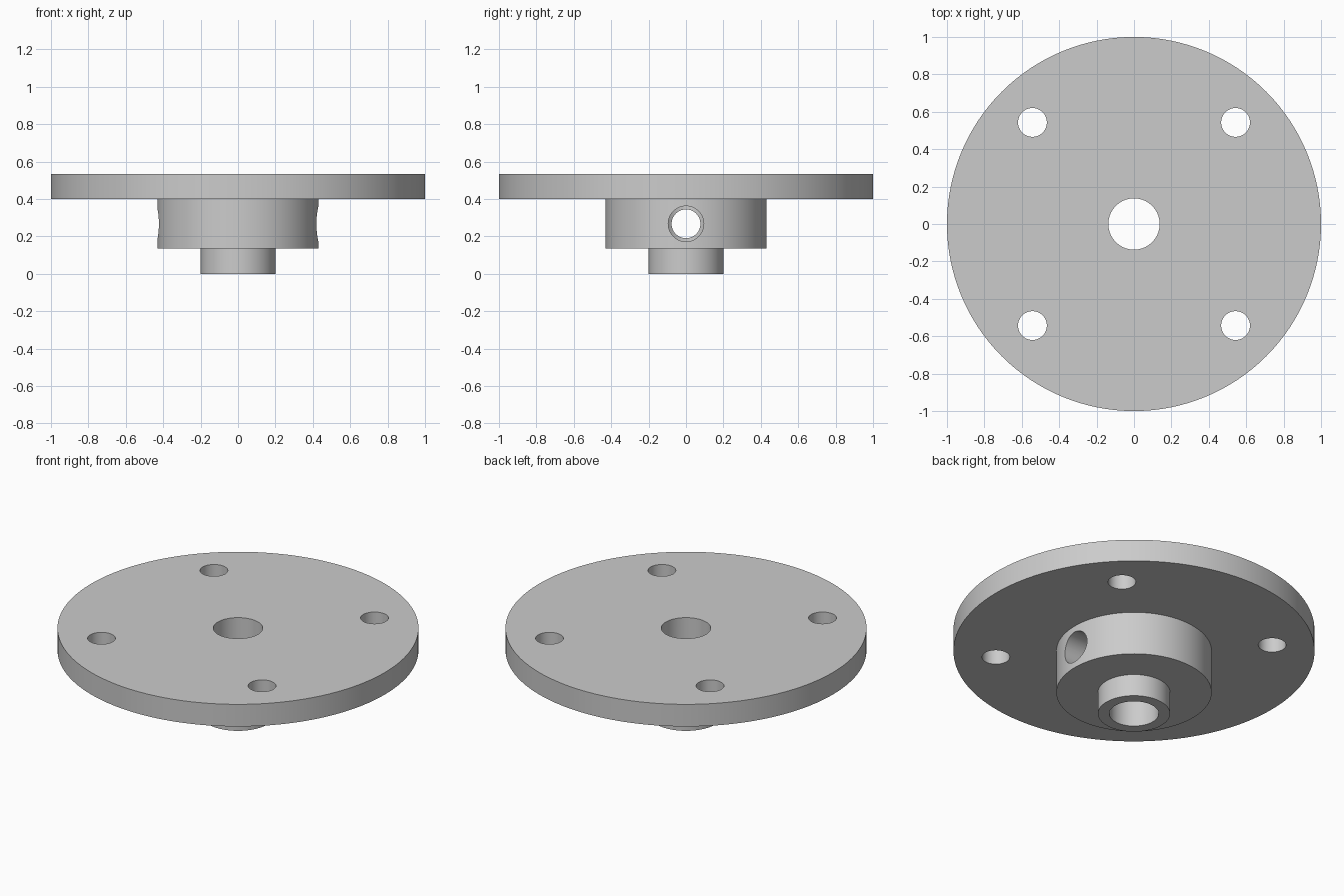
import bpy
import bmesh
import math
from mathutils import Matrix, Vector

cube = bpy.data.objects.get("Cube")
if cube:
    bpy.data.objects.remove(cube, do_unlink=True)

SEGMENTS = 128
PLATE_TOP, PLATE_BOTTOM, COLLAR_BOTTOM = 0.535, 0.40, 0.135
BORE, SPIGOT, COLLAR = 0.137, 0.20, 0.43
BOLT_OFFSET, BOLT_RADIUS = 0.543, 0.077
SIDE_HEIGHT = (PLATE_BOTTOM + COLLAR_BOTTOM) / 2


def add_object(name, bm):
    bmesh.ops.recalc_face_normals(bm, faces=bm.faces)
    mesh = bpy.data.meshes.new(name)
    bm.to_mesh(mesh)
    bm.free()
    obj = bpy.data.objects.new(name, mesh)
    bpy.context.collection.objects.link(obj)
    return obj


def lathe(name, profile):
    """Spin a closed (radius, height) profile around z."""
    bm = bmesh.new()
    verts = [bm.verts.new((r, 0, z)) for r, z in profile]
    edges = [bm.edges.new((v, verts[i - 1])) for i, v in enumerate(verts)]
    bmesh.ops.spin(bm, geom=verts + edges, cent=(0, 0, 0), axis=(0, 0, 1),
                   angle=math.tau, steps=SEGMENTS, use_duplicate=False)
    bmesh.ops.remove_doubles(bm, verts=bm.verts, dist=0.0001)
    return add_object(name, bm)


def drill(target, name, centre, radius, depth, along_x=False):
    """Cut a round hole with a temporary cylinder."""
    bm = bmesh.new()
    turn = Matrix.Rotation(math.pi / 2, 4, 'Y') if along_x else Matrix()
    bmesh.ops.create_cone(bm, cap_ends=True, segments=64, radius1=radius,
                          radius2=radius, depth=depth,
                          matrix=Matrix.Translation(Vector(centre)) @ turn)
    cutter = add_object(name, bm)
    cutter.hide_render = True
    mod = target.modifiers.new(name, 'BOOLEAN')
    mod.operation = 'DIFFERENCE'
    mod.solver = 'EXACT'
    mod.object = cutter
    bpy.context.view_layer.objects.active = target
    bpy.ops.object.modifier_apply(modifier=mod.name)
    bpy.data.objects.remove(cutter, do_unlink=True)


# Round plate, collar and spigot with a central bore
flange = lathe("flange_hub", [
    (BORE, 0), (SPIGOT, 0), (SPIGOT, COLLAR_BOTTOM),
    (COLLAR, COLLAR_BOTTOM), (COLLAR, PLATE_BOTTOM),
    (1, PLATE_BOTTOM), (1, PLATE_TOP), (BORE, PLATE_TOP)])

# Four bolt holes through the plate
for sx in (-1, 1):
    for sy in (-1, 1):
        drill(flange, "bolt_hole", (sx * BOLT_OFFSET, sy * BOLT_OFFSET, PLATE_TOP),
              BOLT_RADIUS, 0.5)

# Cross hole through the collar, wider on the left side
drill(flange, "wide_cross_hole", (0.3, 0, SIDE_HEIGHT), 0.095, 0.6, True)
drill(flange, "narrow_cross_hole", (-0.3, 0, SIDE_HEIGHT), 0.077, 0.6, True)

# Plain grey metal
metal = bpy.data.materials.new("grey_metal")
metal.use_nodes = True
colour = (0.6, 0.6, 0.6, 1)
metal.diffuse_color = colour
metal.node_tree.nodes["Principled BSDF"].inputs["Base Color"].default_value = colour
flange.data.materials.clear()
flange.data.materials.append(metal)

# Smooth round walls, sharp rims
bpy.ops.object.select_all(action='DESELECT')
flange.select_set(True)
bpy.context.view_layer.objects.active = flange
bpy.ops.object.shade_smooth_by_angle(angle=math.radians(30))
